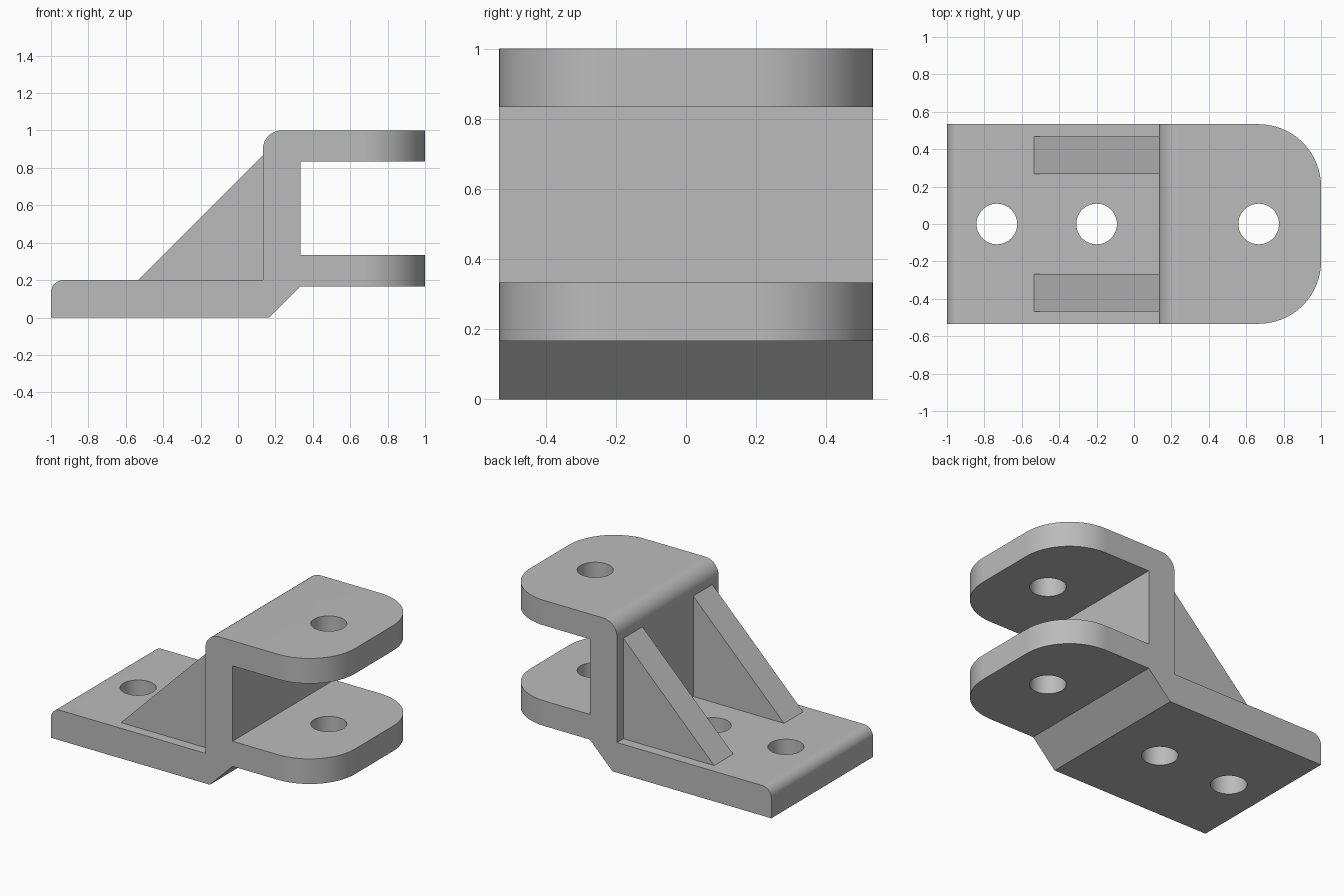
import bpy, bmesh, math

cube = bpy.data.objects.get("Cube")
if cube:
    bpy.data.objects.remove(cube, do_unlink=True)

U = 1 / 15           # design unit
HALF = 8 * U         # half width of the bracket

steel = bpy.data.materials.new("grey_steel")
steel.use_nodes = True
GREY = (0.5, 0.5, 0.5, 1)
steel.diffuse_color = GREY
steel.node_tree.nodes["Principled BSDF"].inputs["Base Color"].default_value = GREY


def extrude_profile(name, points, y0, y1, bevels=()):
    """Extrude an x-z outline along y, then round the edges chosen by each rule."""
    bm = bmesh.new()
    face = bm.faces.new([bm.verts.new((x * U, y0, z * U)) for x, z in points])
    ext = bmesh.ops.extrude_face_region(bm, geom=[face])
    moved = [v for v in ext["geom"] if isinstance(v, bmesh.types.BMVert)]
    bmesh.ops.translate(bm, verts=moved, vec=(0, y1 - y0, 0))
    bmesh.ops.recalc_face_normals(bm, faces=bm.faces)
    for rule, radius, segments in bevels:
        edges = [e for e in bm.edges if rule(*[v.co for v in e.verts])]
        bmesh.ops.bevel(bm, geom=edges, offset=radius * U, segments=segments,
                        profile=0.5, affect='EDGES', clamp_overlap=False)
    mesh = bpy.data.meshes.new(name)
    bm.to_mesh(mesh)
    bm.free()
    mesh.materials.append(steel)
    obj = bpy.data.objects.new(name, mesh)
    bpy.context.collection.objects.link(obj)
    return obj


def along_y(x, z):
    """Rule: edge running across the width at the given profile corner."""
    return lambda a, b: all(abs(p.x - x * U) < 1e-4 and abs(p.z - z * U) < 1e-4
                            for p in (a, b))


def fork_corner(a, b):
    """Rule: upright edge at the tip of a fork arm."""
    return min(a.x, b.x) > 0.99 and abs(a.y - b.y) < 1e-4


# Base plate, upright wall and the two fork arms as one outline
outline = [(-15, 0), (2.5, 0), (5, 2.5), (15, 2.5), (15, 5), (5, 5),
           (5, 12.5), (15, 12.5), (15, 15), (2, 15), (2, 3), (-15, 3)]
bracket = extrude_profile("bracket_body", outline, -HALF, HALF, [
    (fork_corner, 5, 16),
    (along_y(2, 15), 1.5, 10),
    (along_y(-15, 3), 1, 10)])

# Bolt and pin holes
for x in (-11, -3, 10):
    bpy.ops.mesh.primitive_cylinder_add(vertices=48, radius=1.63 * U, depth=3,
                                        location=(x * U, 0, 0.5))
    cutter = bpy.context.object
    cutter.name = "hole_cutter"
    cutter.hide_render = True
    cutter.data.materials.append(steel)
    mod = bracket.modifiers.new("hole", 'BOOLEAN')
    mod.operation = 'DIFFERENCE'
    mod.solver = 'EXACT'
    mod.object = cutter
    bpy.ops.object.select_all(action='DESELECT')
    bracket.select_set(True)
    bpy.context.view_layer.objects.active = bracket
    bpy.ops.object.modifier_apply(modifier=mod.name)
    bpy.data.objects.remove(cutter, do_unlink=True)

# Smooth rounded surfaces, crisp flat ones
bpy.ops.object.shade_smooth_by_angle(angle=math.radians(30))
normals = bracket.modifiers.new("weighted_normals", 'WEIGHTED_NORMAL')
normals.keep_sharp = True

# Triangular gussets on both sides of the wall
for name, side in (("front_gusset", -1), ("back_gusset", 1)):
    ends = sorted((side * 4 * U, side * 7 * U))
    extrude_profile(name, [(-8, 3), (2, 3), (2, 13)], *ends)
